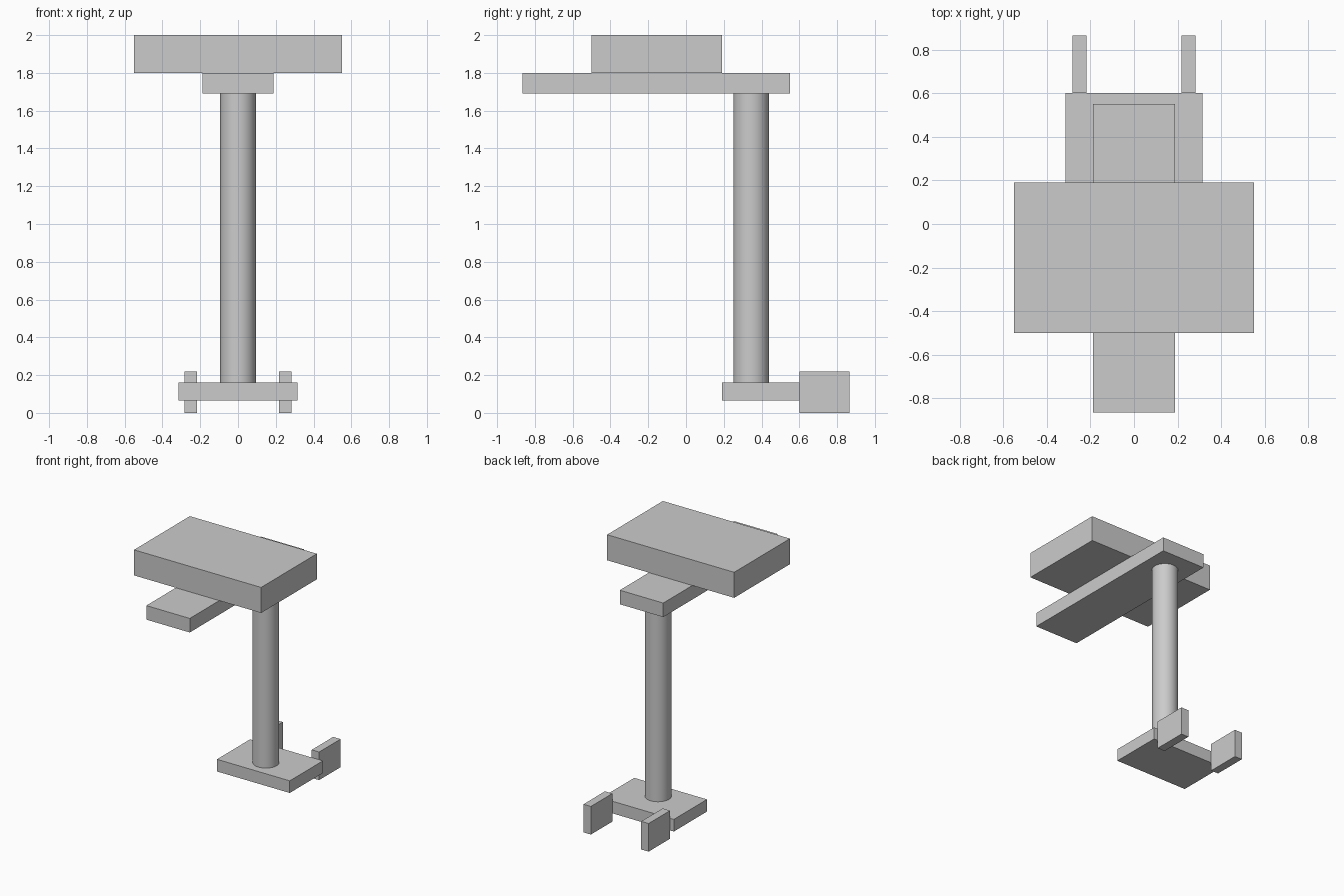
import bpy
import math
from mathutils import Vector

cube = bpy.data.objects.get("Cube")
if cube:
    bpy.data.objects.remove(cube, do_unlink=True)

# Single plain grey material
grey = bpy.data.materials.new("plain grey")
grey.use_nodes = True
colour = (0.6, 0.6, 0.6, 1)
grey.diffuse_color = colour
for node in grey.node_tree.nodes:
    if node.type == "BSDF_PRINCIPLED":
        node.inputs["Base Color"].default_value = colour


def box(name, low, high):
    """Add a box spanning two opposite corners."""
    low, high = Vector(low), Vector(high)
    bpy.ops.mesh.primitive_cube_add(size=1, location=(low + high) / 2)
    ob = bpy.context.object
    ob.name = name
    ob.scale = high - low
    bpy.ops.object.transform_apply(location=False, rotation=False, scale=True)
    ob.data.materials.append(grey)
    return ob


# Upper slab and the long arm beneath it
box("top_block", (-0.55, -0.5, 1.8), (0.55, 0.19, 2.0))
box("support_arm", (-0.188, -0.865, 1.69), (0.188, 0.55, 1.8))

# Base plate with a pair of upright fins behind it
box("base_plate", (-0.315, 0.19, 0.065), (0.315, 0.6, 0.16))
for side, x in (("left", 0.25), ("right", -0.25)):
    box(side + "_rear_fin", (x - 0.032, 0.6, 0), (x + 0.032, 0.865, 0.22))

# Round column between base and arm
bottom, top = 0.16, 1.69
bpy.ops.mesh.primitive_cylinder_add(
    vertices=48, radius=0.094, depth=top - bottom,
    location=(0, 0.345, (bottom + top) / 2))
column = bpy.context.object
column.name = "column"
column.data.materials.append(grey)
bpy.ops.object.shade_smooth_by_angle(angle=math.radians(30))
